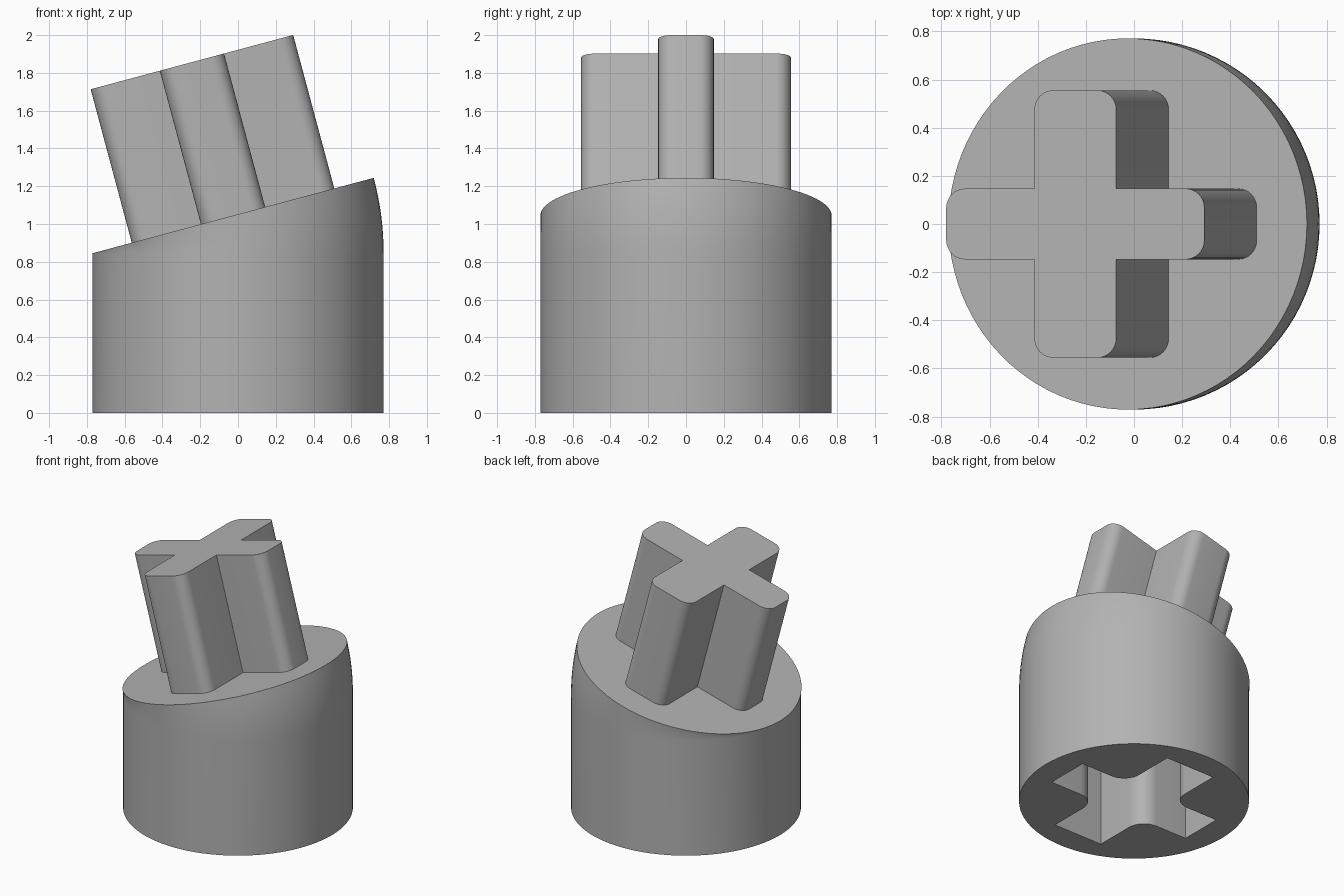
import bpy, bmesh, math
from mathutils import Vector, Matrix

if "Cube" in bpy.data.objects:
    bpy.data.objects.remove(bpy.data.objects["Cube"])

R, H, TILT = 0.771, 0.845, math.radians(15)   # body radius, straight height, top tilt
PEG = 0.841                                   # peg length

grey = bpy.data.materials.new("light_grey")
grey.diffuse_color = (0.45, 0.45, 0.45, 1)
grey.use_nodes = True
grey.node_tree.nodes["Principled BSDF"].inputs["Base Color"].default_value = grey.diffuse_color


def finish(name, bm):
    bmesh.ops.remove_doubles(bm, verts=bm.verts, dist=1e-5)
    bmesh.ops.dissolve_degenerate(bm, edges=bm.edges, dist=1e-5)
    bmesh.ops.recalc_face_normals(bm, faces=bm.faces)
    me = bpy.data.meshes.new(name)
    bm.to_mesh(me)
    bm.free()
    me.materials.append(grey)
    ob = bpy.data.objects.new(name, me)
    bpy.context.collection.objects.link(ob)
    return ob


def smooth(ob):
    bpy.ops.object.select_all(action='DESELECT')
    ob.select_set(True)
    bpy.context.view_layer.objects.active = ob
    bpy.ops.object.shade_smooth_by_angle(angle=math.radians(30))


def cross_prism(name, length, wx, wy, z0, z1, radius, inner):
    """Cross-shaped prism; wx, wy are the half widths of the arms along x and y.
    Rounds the four inner corners or the eight outer ones."""
    quarter = [(length, wx), (wy, wx), (wy, length)]
    pts = []
    for sx, sy in ((1, 1), (-1, 1), (-1, -1), (1, -1)):
        q = quarter if sx * sy > 0 else quarter[::-1]
        pts += [Vector((sx * x, sy * y)) for x, y in q]
    outline = []
    for i, p in enumerate(pts):
        if (i % 3 == 1) != inner:
            outline.append(p)
            continue
        a = (pts[i - 1] - p).normalized()
        b = (pts[(i + 1) % len(pts)] - p).normalized()
        for k in range(9):
            t = k / 8 * math.pi / 2
            outline.append(p + radius * (a * (1 - math.sin(t)) + b * (1 - math.cos(t))))
    bm = bmesh.new()
    face = bm.faces.new([bm.verts.new((p.x, p.y, z0)) for p in outline])
    ext = bmesh.ops.extrude_face_region(bm, geom=[face])
    bmesh.ops.translate(bm, vec=(0, 0, z1 - z0),
                        verts=[v for v in ext["geom"] if isinstance(v, bmesh.types.BMVert)])
    return finish(name, bm)


# Body: straight cylinder whose top disc swings about its left edge
pivot = Vector((-R, 0, H))


def swing(angle):
    return (Matrix.Translation(pivot) @ Matrix.Rotation(-angle, 4, 'Y')
            @ Matrix.Translation(-pivot))


N, STEPS = 96, 8
bm = bmesh.new()
circle = [Vector((R * math.cos(2 * math.pi * i / N), R * math.sin(2 * math.pi * i / N), 0))
          for i in range(N)]
rings = [[bm.verts.new(p) for p in circle]]
for s in range(STEPS + 1):
    m = swing(TILT * s / STEPS)
    rings.append([bm.verts.new(m @ (p + Vector((0, 0, H)))) for p in circle])
for lo, hi in zip(rings, rings[1:]):
    for i in range(N):
        j = (i + 1) % N
        bm.faces.new((lo[i], lo[j], hi[j], hi[i]))
bm.faces.new(rings[0][::-1])
bm.faces.new(rings[-1])
body = finish("body", bm)

# Cross-shaped socket cut into the underside
cutter = cross_prism("socket_cutter", 0.585, 0.16, 0.20, -0.1, H - 0.01, 0.13, True)
cutter.hide_render = True
mod = body.modifiers.new("socket", 'BOOLEAN')
mod.operation = 'DIFFERENCE'
mod.solver = 'EXACT'
mod.object = cutter
bpy.context.view_layer.objects.active = body
bpy.ops.object.modifier_apply(modifier="socket")
bpy.data.objects.remove(cutter)
smooth(body)

# Cross-shaped peg standing square on the tilted top
peg = cross_prism("cross_peg", 0.555, 0.147, 0.176, -0.01, PEG, 0.08, False)
peg.data.transform(swing(TILT) @ Matrix.Translation((0, 0, H)))
smooth(peg)
